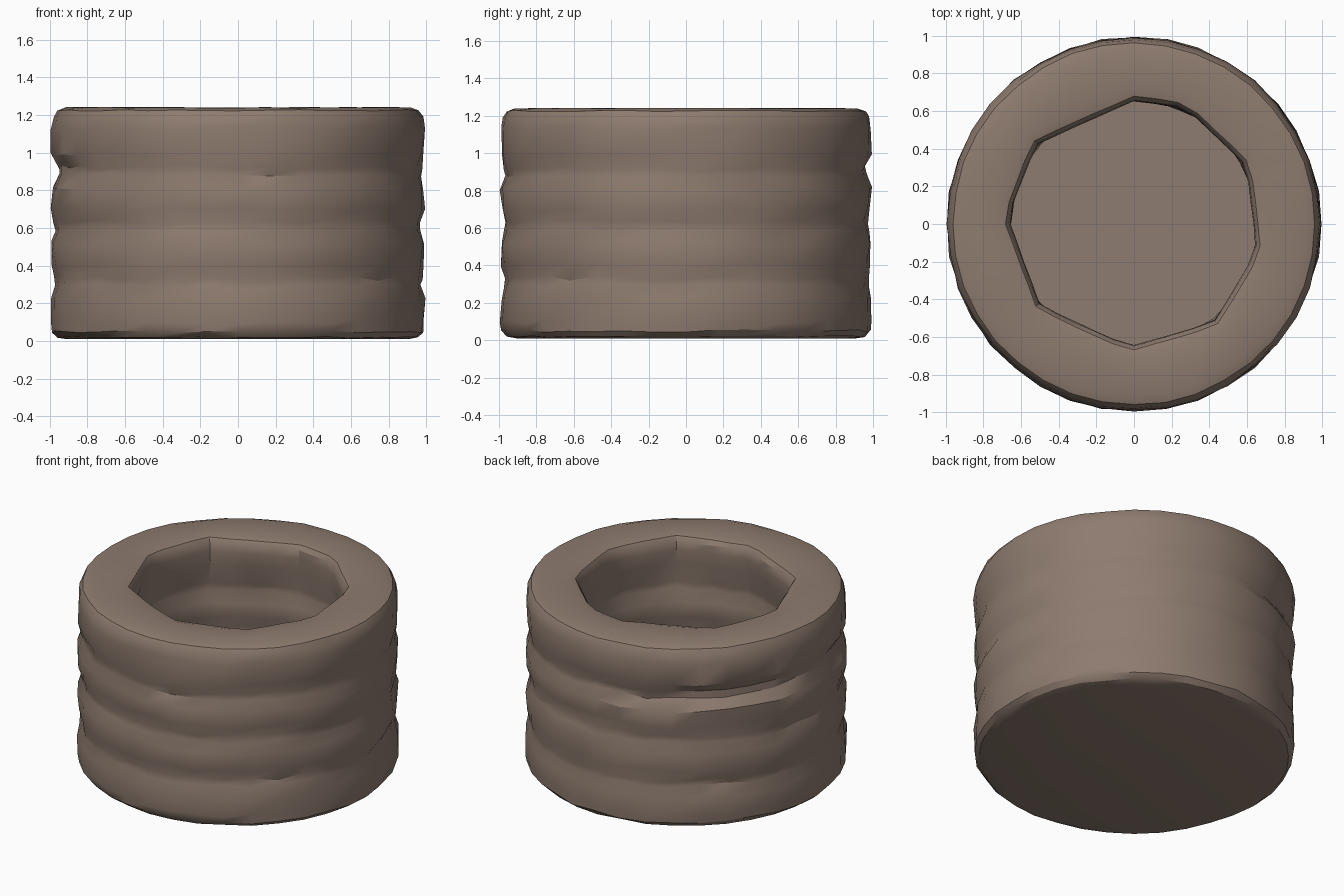
import bpy, bmesh, math, random

if "Cube" in bpy.data.objects:
    bpy.data.objects.remove(bpy.data.objects["Cube"])
random.seed(4)

SEGS = 36
stone = bpy.data.materials.new("brown stone")
stone.diffuse_color = (0.27, 0.20, 0.16, 1)
stone.use_nodes = True
stone.node_tree.nodes["Principled BSDF"].inputs["Base Color"].default_value = stone.diffuse_color

# irregular mouth outline: (angle in degrees, radius)
MOUTH = [(-18, .65), (-9, .655), (27, .67), (66, .675), (90, .655), (141, .67),
         (177, .67), (221, .66), (268, .65), (309, .67), (342, .65)]


def mouth_radius(deg):
    """Radius of the straight-sided mouth outline at an angle."""
    if deg > 342:
        deg -= 360
    for (a0, r0), (a1, r1) in zip(MOUTH, MOUTH[1:]):
        if a0 <= deg <= a1:
            t0, t1 = math.radians(deg - a0), math.radians(a1 - deg)
            return r0 * r1 * math.sin(t0 + t1) / (r0 * math.sin(t0) + r1 * math.sin(t1))
    return .65


# outer wall: (radius, height, wobble) in four bulging courses
outer = [(.90, .01, 0), (.95, .02, .003), (.978, .05, .005), (.985, .10, .008)]
for groove in (.31, .61, .90):
    outer += [(.985, groove - .09, .008), (.966, groove - .02, .009),
              (.966, groove + .02, .009), (.982, groove + .09, .008)]
outer += [(.986, 1.13, .006), (.975, 1.19, .005), (.955, 1.225, .003), (.91, 1.24, .002)]

# inner wall: offset from the mouth outline, how far it follows it, height
inner = [(.07, 1, 1.24), (.025, 1, 1.23), (.005, 1, 1.20), (0, 1, 1.15), (.005, .8, 1.06),
         (.025, .6, .92), (.025, .4, .88), (.0, .3, .80), (.0, .2, .70),
         (.025, .1, .62), (.025, 0, .58), (.0, 0, .50), (.0, 0, .40),
         (.025, 0, .31), (.0, 0, .2), (.0, 0, .06)]

bm = bmesh.new()
rings = []


def add_ring(radius_at, z, wobble):
    ring = []
    for i in range(SEGS):
        a = 2 * math.pi * i / SEGS
        r = radius_at(math.degrees(a)) + random.uniform(-wobble, wobble)
        dz = random.uniform(-wobble, wobble) * 1.5
        ring.append(bm.verts.new((r * math.cos(a), r * math.sin(a), z + dz)))
    rings.append(ring)


for r, z, w in outer:
    # deeper groove under the rim on the back and left
    def radius(deg, r=r, z=z):
        back = max(0, math.cos(math.radians(deg - 150)))
        return r + .006 - (.03 * back if .87 < z < .93 else 0)
    add_ring(radius, z, w)
for off, follow, z in inner:
    add_ring(lambda d: off + follow * mouth_radius(d) + (1 - follow) * .655,
             z, .002 if z > 1.1 else .007)

# skin the rings, then close the underside and the floor
for lo, hi in zip(rings, rings[1:]):
    for i in range(SEGS):
        j = (i + 1) % SEGS
        bm.faces.new((lo[i], lo[j], hi[j], hi[i]))
for v in rings[-1]:
    v.co.z = .06
bm.faces.new(rings[0][::-1])
bm.faces.new(rings[-1])
bmesh.ops.recalc_face_normals(bm, faces=bm.faces[:])

mesh = bpy.data.meshes.new("stone_ring_wall")
bm.to_mesh(mesh)
bm.free()
mesh.materials.append(stone)
wall = bpy.data.objects.new("stone_ring_wall", mesh)
bpy.context.collection.objects.link(wall)
bpy.context.view_layer.objects.active = wall
wall.select_set(True)
bpy.ops.object.shade_smooth_by_angle(angle=math.radians(30))
